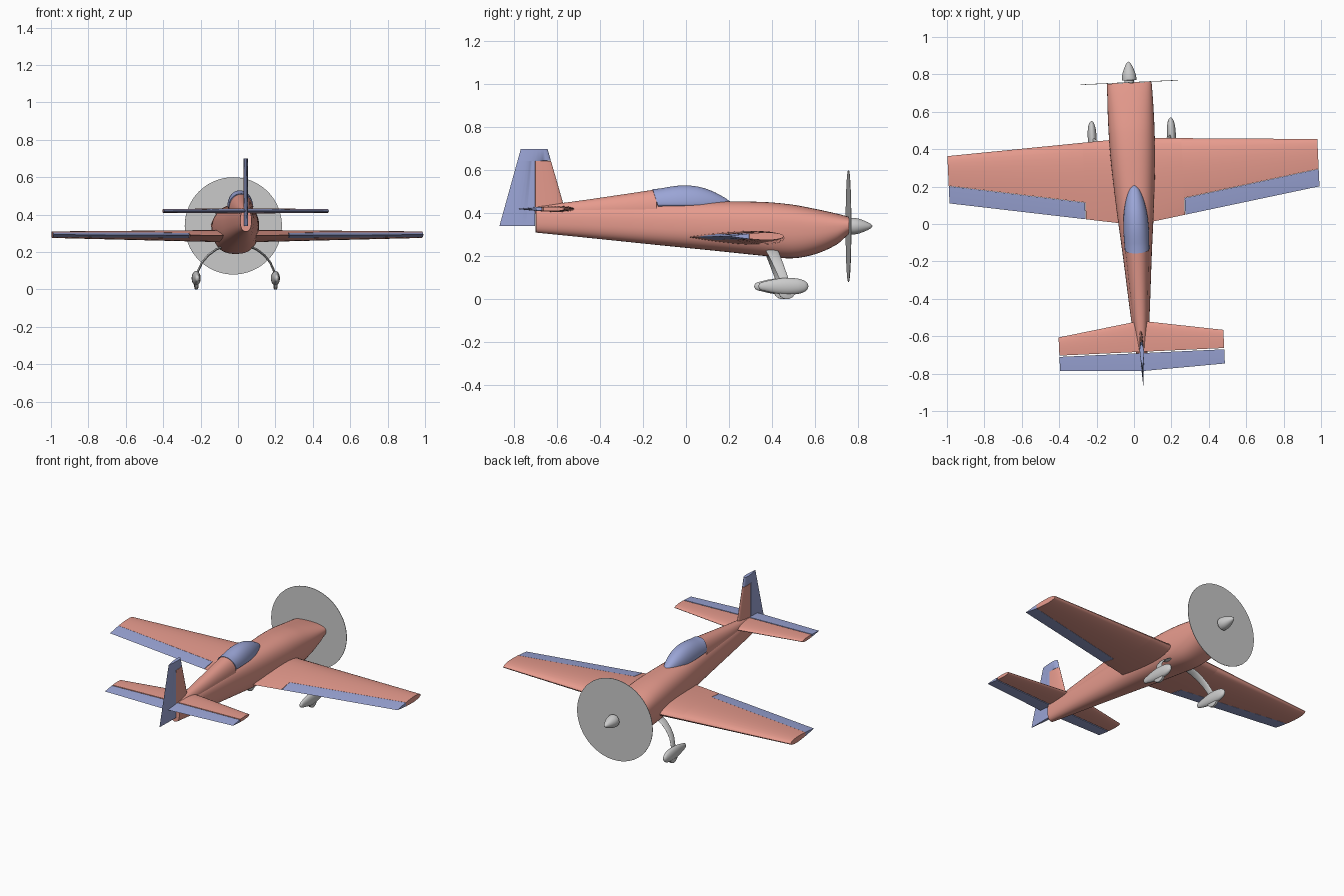
import bpy, bmesh, math
from mathutils import Vector

if "Cube" in bpy.data.objects:
    bpy.data.objects.remove(bpy.data.objects["Cube"])

YAW = math.radians(2.65)      # the whole aircraft sits slightly turned


def material(name, rgb):
    m = bpy.data.materials.new(name)
    m.diffuse_color = (*rgb, 1)
    m.use_nodes = True
    m.node_tree.nodes["Principled BSDF"].inputs["Base Color"].default_value = m.diffuse_color
    return m


RED = material("red_paint", (0.80, 0.33, 0.27))
BLUE = material("blue_paint", (0.33, 0.38, 0.68))


def loft(name, rings, mat=None, mirror=False, open_start=False):
    """Skin a list of equal-length rings, cap the ends, smooth and place."""
    bm = bmesh.new()
    rows = [[bm.verts.new(p) for p in ring] for ring in rings]
    n = len(rows[0])
    for a, b in zip(rows, rows[1:]):
        for i in range(n):
            j = (i + 1) % n
            bm.faces.new((a[i], a[j], b[j], b[i]))
    start = bm.faces.new(rows[0])
    bm.faces.new(rows[-1])
    bmesh.ops.recalc_face_normals(bm, faces=bm.faces)
    if open_start:
        bmesh.ops.delete(bm, geom=[start], context='FACES_ONLY')
    bmesh.ops.remove_doubles(bm, verts=bm.verts, dist=1e-5)
    me = bpy.data.meshes.new(name)
    bm.to_mesh(me)
    bm.free()
    ob = bpy.data.objects.new(name, me)
    bpy.context.collection.objects.link(ob)
    me.shade_smooth()
    me.set_sharp_from_angle(angle=math.radians(38))
    if mat:
        me.materials.append(mat)
    if mirror:
        ob.modifiers.new("mirror", 'MIRROR')
    ob.location.x = 0.01
    ob.rotation_euler.z = YAW
    return ob


def power(v, e):
    return math.copysign(abs(v) ** e, v)


def oval(y, w, z0, z1, zm=None, x=0.0, e=2.0, n=40):
    """Cross-section at y: half width w, bottom z0, top z1, widest at zm."""
    zm = (z0 + z1) / 2 if zm is None else zm
    ring = []
    for i in range(n):
        t = 2 * math.pi * i / n
        c, s = power(math.cos(t), 2 / e), power(math.sin(t), 2 / e)
        ring.append((x + w * c, y, zm + s * ((z1 - zm) if s > 0 else (zm - z0))))
    return ring


def foil(le, te, thick, normal, a=0.0, b=1.0, n=12):
    """Slice of a symmetric airfoil between chord fractions a and b."""
    le, te, normal = Vector(le), Vector(te), Vector(normal)
    up, low = [], []
    for i in range(n + 1):
        f = a + (b - a) * (1 - math.cos(math.pi * i / n)) / 2
        h = 5 * thick * (0.2969 * math.sqrt(f) - 0.126 * f - 0.3516 * f**2
                         + 0.2843 * f**3 - 0.1036 * f**4)
        p = le.lerp(te, f)
        up.append(p + normal * h)
        low.append(p - normal * h)
    return up[::-1] + low


def spline(keys, steps=6):
    """Smooth interpolation through key rows (first value increasing)."""
    out = []
    for i in range(len(keys) - 1):
        p = [keys[max(0, min(len(keys) - 1, i + k))] for k in (-1, 0, 1, 2)]
        d = p[2][0] - p[1][0]
        for s in range(steps):
            t = s / steps
            row = [p[1][0] + d * t]
            for c in range(1, len(keys[0])):
                m1 = (p[2][c] - p[0][c]) / (p[2][0] - p[0][0]) * d
                m2 = (p[3][c] - p[1][c]) / (p[3][0] - p[1][0]) * d
                row.append((2*t**3 - 3*t*t + 1) * p[1][c] + (t**3 - 2*t*t + t) * m1
                           + (3*t*t - 2*t**3) * p[2][c] + (t**3 - t*t) * m2)
            out.append(row)
    return out + [list(keys[-1])]


# Fuselage: y, half width, bottom, top, height of widest point
body = [(-0.70, 0.030, 0.310, 0.425, 0.37), (-0.50, 0.050, 0.290, 0.435, 0.365),
        (-0.15, 0.079, 0.254, 0.450, 0.35), (0.10, 0.102, 0.229, 0.455, 0.34),
        (0.35, 0.119, 0.203, 0.453, 0.335), (0.49, 0.123, 0.190, 0.441, 0.335),
        (0.60, 0.123, 0.209, 0.421, 0.335), (0.70, 0.121, 0.253, 0.399, 0.34),
        (0.755, 0.119, 0.300, 0.385, 0.345)]
loft("fuselage", [oval(y, w, a, b, m, e=2.5) for y, w, a, b, m in spline(body)], RED)

# Raised deck behind the cockpit and the canopy share one ridge line
deck = [(-0.70, 0.022, 0.432), (-0.50, 0.040, 0.458), (-0.30, 0.054, 0.487), (-0.14, 0.065, 0.511)]
loft("rear_deck", [oval(y, w, 0.38, z, 0.40 + 0.03 * (y + 0.7), e=2.2)
                   for y, w, z in spline(deck)], RED)
hood = [(-0.14, 0.0655, 0.512), (-0.03, 0.068, 0.529), (0.05, 0.063, 0.525),
        (0.12, 0.050, 0.504), (0.18, 0.030, 0.473), (0.20, 0.016, 0.459), (0.21, 0.004, 0.452)]
rings = [oval(y, w, 0.425, z, 0.442, e=2.1) for y, w, z in spline(hood)]
rings[0] = [(x, y - 0.3 * (z - 0.455), z) for x, y, z in rings[0]]    # raked rear edge
loft("canopy", rings, BLUE)

# Wings with tapered ailerons
UP, SIDE = (0, 0, 1), (1, 0, 0)


def wing(x, a=0.0, b=1.0):
    t = x / 0.99
    z = 0.283 + 0.010 * t
    return foil((x, 0.461 - 0.052 * t, z), (x, -0.006 + 0.162 * t, z + 0.006 * (1 - t)),
                0.068 - 0.033 * t, UP, a, b)


loft("wing", [wing(0), wing(0.264), wing(0.265, 0, 0.78), wing(0.99, 0, 0.63)],
     RED, True, True)
loft("aileron", [wing(0.267, 0.783, 1), wing(0.99, 0.634, 1)], BLUE, True)


# Tailplane and elevators
def tailplane(x, front=None, rear=None):
    t = x / 0.441
    le, te = -0.518 - 0.069 * t, -0.787 + 0.020 * t
    frac = lambda y, d: d if y is None else (le - y) / (le - te)
    return foil((x, le, 0.42), (x, te, 0.42), 0.028 - 0.008 * t, UP,
                frac(front, 0), frac(rear, 1))


loft("tailplane", [tailplane(x, None, -0.684) for x in (0, 0.441)], RED, True, True)
loft("elevator", [tailplane(x, -0.691, None) for x in (0, 0.441)], BLUE, True, True)


# Fin and rudder
def fin(z, front=None, rear=None):
    le, te = -0.568 - 0.287 * (z - 0.43), -0.87 + 0.278 * (z - 0.34)
    frac = lambda y, d: d if y is None else (le - y) / (le - te)
    return foil((0, le, z), (0, te, z), 0.022, SIDE, frac(front, 0), frac(rear, 1))


loft("fin", [fin(0.40, None, -0.703), fin(0.643, None, -0.703)], RED)
loft("rudder", [fin(0.34, -0.705), fin(0.643, -0.705), fin(0.645), fin(0.70)], BLUE)


# Propeller disc and spinner
def lathe(name, profile, zc, n=40):
    loft(name, [oval(y, r, zc - r, zc + r, n=n) for y, r in profile])


lathe("propeller_disc", [(0.756, 0.26), (0.759, 0.26)], 0.34, 72)
lathe("spinner", [(0.750, 0.026), (0.768, 0.026), (0.770, 0.038), (0.785, 0.0385),
                  (0.805, 0.035), (0.83, 0.026), (0.85, 0.017), (0.863, 0.009), (0.869, 0.001)], 0.34)

# Landing gear: curved flat leg, streamlined cover, wheel
path = [(0.06, 0.235, 0.393), (0.11, 0.213, 0.402), (0.15, 0.183, 0.414),
        (0.182, 0.145, 0.428), (0.203, 0.10, 0.445), (0.210, 0.065, 0.455)]
legs = []
for i, (x, z, y) in enumerate(path):
    p, q = path[max(0, i - 1)], path[min(len(path) - 1, i + 1)]
    nrm = Vector((p[1] - q[1], 0, q[0] - p[0])).normalized()
    chord = 0.030 - 0.002 * i
    legs.append([Vector((x, y + chord * math.cos(k * math.pi / 8), z))
                 + nrm * 0.006 * math.sin(k * math.pi / 8) for k in range(16)])
loft("gear_leg", legs, mirror=True)
cover = [(0.328, 0.002, 0.002), (0.333, 0.009, 0.014), (0.36, 0.014, 0.023), (0.41, 0.020, 0.034),
         (0.46, 0.0235, 0.039), (0.51, 0.022, 0.036), (0.54, 0.016, 0.027),
         (0.555, 0.009, 0.015), (0.561, 0.001, 0.002)]
loft("wheel_cover", [oval(y, w, 0.060 - h, 0.060 + h, x=0.212, n=24)
                     for y, w, h in spline(cover, 3)], mirror=True)
tyre = [(-0.010, 0.034), (-0.007, 0.041), (0.007, 0.041), (0.010, 0.034)]
loft("wheel", [[(0.212 + dx, 0.46 + r * math.cos(k * math.pi / 16), 0.041 + r * math.sin(k * math.pi / 16))
                for k in range(32)] for dx, r in tyre], mirror=True)
